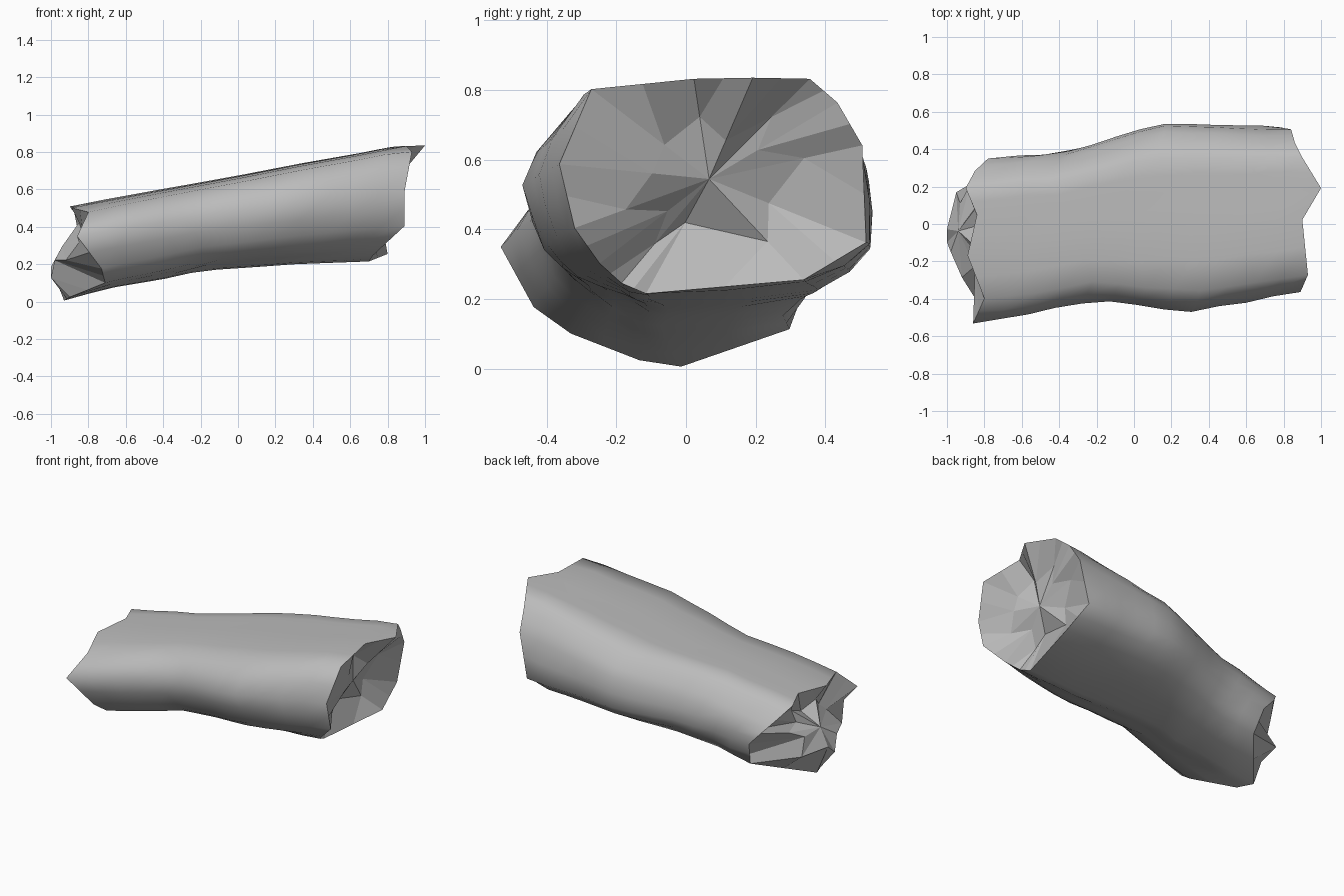
import bpy, bmesh, math, random
from mathutils import Vector

random.seed(4)
cube = bpy.data.objects.get("Cube")
if cube:
    bpy.data.objects.remove(cube)

stone = bpy.data.materials.new("plain_grey")
stone.use_nodes = True
grey = (0.5, 0.5, 0.5, 1)
stone.diffuse_color = grey
stone.node_tree.nodes["Principled BSDF"].inputs["Base Color"].default_value = grey

# Extents along the length: x, front y, back y, bottom z, top z
EXTENTS = [(-.95, -.55, .34, 0, .5), (-.7, -.5, .355, .07, .545),
           (-.4, -.45, .37, .12, .6), (-.2, -.41, .43, .165, .635),
           (.1, -.45, .525, .185, .69), (.3, -.47, .535, .2, .73),
           (.7, -.4, .52, .215, .8), (.84, -.37, .515, .22, .83),
           (1, -.35, .51, .22, .835)]

# Outlines of both ends as fractions of the extents, from top front over the back
LOW_END = [(.14, .9), (.42, .98), (.66, 1), (.83, 1), (.93, .84), (1, .64),
           (1, .42), (.93, .08), (.6, 0), (.46, .02), (.2, .07), (.08, .24), (0, .66)]
HIGH_END = [(.1, .95), (.44, 1), (.63, 1), (.82, 1), (.91, .89), (.99, .69),
            (1, .24), (.8, .06), (.31, 0), (.23, .05), (.15, .14), (.05, .3), (0, .6)]

# How far the rim and the broken inner face reach at each outline point
LOW_RIM = [-.8, -.89, -.84, -.9, -.85, -.78, -.7, -.67, -.93, -.9, -.71, -.73, -.86]
LOW_INNER = [-.83, -.85, -.82, -.83, -.85, -.88, -.93, -.95, -1, -1, -.98, -.92, -.85]
HIGH_RIM = [.93, .9, 1, .9, .86, .84, .78, .8, .7, .72, .78, .89, .89]
HIGH_INNER = [.84, .8, .85, .82, .8, .77, .73, .72, .68, .68, .74, .8, .84]
COUNT, STEPS = len(LOW_END), 12


def mix(a, b, t):
    return a + (b - a) * t


def extents(x):
    for a, b in zip(EXTENTS, EXTENTS[1:]):
        if x <= b[0]:
            break
    t = (x - a[0]) / (b[0] - a[0])
    return [mix(p, q, t) for p, q in zip(a[1:], b[1:])]


def skin_point(i, t):
    x = mix(LOW_RIM[i], HIGH_RIM[i], t)
    front, back, bottom, top = extents(x)
    blend = t ** .7
    u = mix(LOW_END[i][0], HIGH_END[i][0], blend)
    v = mix(LOW_END[i][1], HIGH_END[i][1], blend)
    bump = random.uniform(-.007, .007) if 0 < t < 1 else 0
    return Vector((x, mix(front, back, u) + bump, mix(bottom, top, v)))


bm = bmesh.new()


def skin_ring(t):
    points = [skin_point(i, t) for i in range(COUNT)]
    roundness = .04 if 0 < t < 1 else 0
    ring = []
    for i, b in enumerate(points):
        a, c, d = points[i - 1], points[(i + 1) % COUNT], points[(i + 2) % COUNT]
        ring.append(bm.verts.new(b))
        ring.append(bm.verts.new((b + c) / 2 + (b + c - a - d) * roundness))
    return ring


# Long outer skin
rings = [skin_ring(s / STEPS) for s in range(STEPS + 1)]
for first, second in zip(rings, rings[1:]):
    for i in range(len(first)):
        j = (i + 1) % len(first)
        bm.faces.new((first[i], first[j], second[j], second[i])).smooth = True


# Jagged broken ends
def broken_end(ring, depths, middle_x):
    rim = ring[::2]
    middle = sum((v.co for v in rim), Vector()) / COUNT
    middle.x = middle_x
    inner = []
    for i, v in enumerate(rim):
        p = v.co.lerp(middle, .5 + .12 * (-1) ** i)
        p.x = depths[i]
        inner.append(bm.verts.new(p))
    tip = bm.verts.new(middle)
    for i in range(COUNT):
        j = (i + 1) % COUNT
        bm.faces.new((rim[i], ring[2 * i + 1], inner[i]))
        bm.faces.new((ring[2 * i + 1], rim[j], inner[j], inner[i]))
        bm.faces.new((inner[i], inner[j], tip))


broken_end(rings[0], LOW_INNER, -.94)
broken_end(rings[-1], HIGH_INNER, .78)
bmesh.ops.recalc_face_normals(bm, faces=bm.faces[:])

# Keep the broken rims and crags crisp
for edge in bm.edges:
    edge.smooth = (all(f.smooth for f in edge.link_faces)
                   and edge.calc_face_angle(0) < math.radians(80))

mesh = bpy.data.meshes.new("broken_log")
bm.to_mesh(mesh)
bm.free()
mesh.materials.append(stone)
log = bpy.data.objects.new("broken_log", mesh)
bpy.context.collection.objects.link(log)
